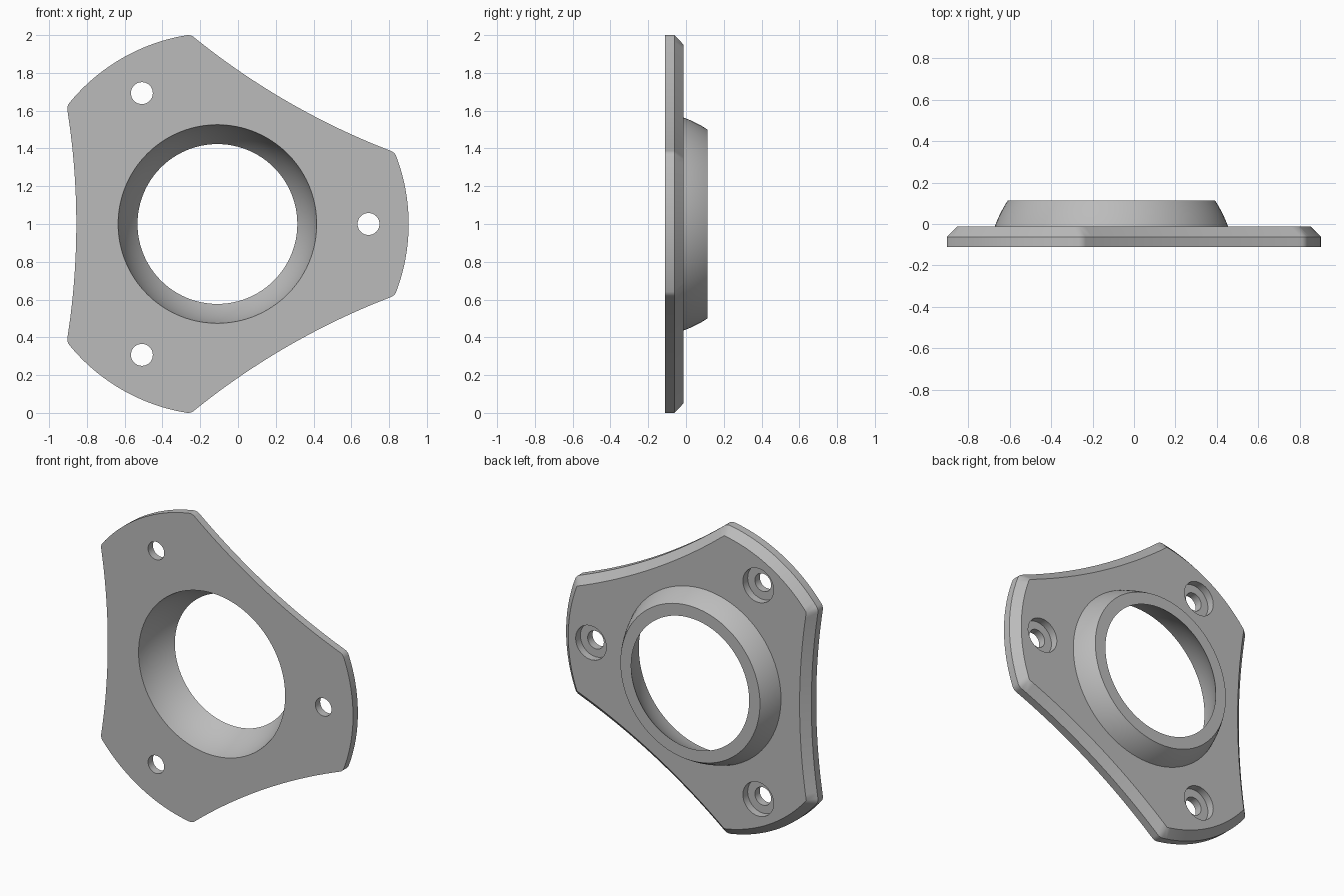
import bpy, bmesh
from math import sin, cos, pi, radians, sqrt
from mathutils import Vector

cube = bpy.data.objects.get("Cube")
if cube:
    bpy.data.objects.remove(cube, do_unlink=True)

CX, CZ = -0.109, 1.0                        # axis of the bore
FRONT, BEVEL, BACK, RIM = -0.112, -0.062, -0.013, 0.113
CHAMFER = 0.05
SPHERE_Y = -0.216                           # centre of the collar's curvature

grey = bpy.data.materials.new("grey")
grey.use_nodes = True
grey.diffuse_color = (0.5, 0.5, 0.5, 1)
grey.node_tree.nodes["Principled BSDF"].inputs["Base Color"].default_value = (0.5, 0.5, 0.5, 1)


def solid(name, loops):
    """Closed solid skinned through loops of equal length, capped at both ends."""
    bm = bmesh.new()
    rings = [[bm.verts.new(p) for p in loop] for loop in loops]
    n = len(rings[0])
    for a, b in zip(rings, rings[1:]):
        for i in range(n):
            j = (i + 1) % n
            bm.faces.new((a[i], a[j], b[j], b[i]))
    bm.faces.new(rings[0])
    bm.faces.new(rings[-1])
    bmesh.ops.remove_doubles(bm, verts=bm.verts, dist=1e-5)
    bmesh.ops.recalc_face_normals(bm, faces=bm.faces)
    mesh = bpy.data.meshes.new(name)
    bm.to_mesh(mesh)
    bm.free()
    mesh.materials.append(grey)
    obj = bpy.data.objects.new(name, mesh)
    bpy.context.collection.objects.link(obj)
    return obj


def lathe(name, profile, x=CX, z=CZ, n=96):
    """Solid of revolution about a y-directed axis; profile is (radius, y)."""
    return solid(name, [[(x + r * cos(2 * pi * i / n), y, z + r * sin(2 * pi * i / n))
                         for i in range(n)] for r, y in profile])


def dome(radius, y0, y1, steps=10):
    ys = [y0 + (y1 - y0) * i / steps for i in range(steps + 1)]
    return [(sqrt(radius ** 2 - (y - SPHERE_Y) ** 2), y) for y in ys]


def polar(r, a):
    return Vector((r * cos(a), r * sin(a)))


def outline():
    """Three-armed outline as (point, outward normal) pairs."""
    tip, half, waist = 0.9625, radians(20.7), 0.697
    c = polar(tip, half - pi / 3)
    sag = c.x - waist
    R = (c.y ** 2 + sag ** 2) / (2 * sag)
    sweep = math_asin(-c.y / R)
    pairs = []
    for k in range(3):
        arm = k * 2 * pi / 3
        for i in range(25):                 # convex arm end
            a = arm - half + 2 * half * i / 24
            pairs.append((polar(tip, a), polar(1, a)))
        mid = arm + pi / 3
        centre = polar(waist + R, mid)
        start, stop = arm + half, mid - sweep
        # normals of the concave side point toward its centre
        n0, n1 = mid + sweep, mid - sweep
        corner = polar(tip, start)
        for i in range(1, 8):               # rounded corner
            pairs.append((corner, polar(1, start + (n0 - start) * i / 8)))
        for i in range(33):                 # concave side
            a = n0 + (n1 - n0) * i / 32
            pairs.append((centre - polar(R, a), polar(1, a)))
        end = arm + 2 * pi / 3 - half
        for i in range(1, 8):               # rounded corner
            pairs.append((polar(tip, end), polar(1, n1 + (end - n1) * i / 8)))
    return pairs


def math_asin(v):
    from math import asin
    return asin(v)


def boolean(obj, other, operation):
    mod = obj.modifiers.new(other.name, 'BOOLEAN')
    mod.object, mod.operation, mod.solver = other, operation, 'EXACT'
    bpy.context.view_layer.objects.active = obj
    bpy.ops.object.modifier_apply(modifier=mod.name)
    bpy.data.objects.remove(other, do_unlink=True)


# Plate with chamfered back edge
pairs = outline()


def level(offset, y):
    return [(CX + p.x + n.x * offset, y, CZ + p.y + n.y * offset) for p, n in pairs]


flange = solid("flange_plate", [level(CHAMFER, FRONT), level(CHAMFER, BEVEL), level(0, BACK)])

# Raised collar and curved bore
boolean(flange, lathe("collar", dome(0.599, -0.04, RIM)), 'UNION')
boolean(flange, lathe("bore_cutter", dome(0.536, -0.15, 0.15, 16)), 'DIFFERENCE')

# Counterbored screw holes, one per arm
for k in range(3):
    p = polar(0.80, k * 2 * pi / 3)
    profile = [(0.058, -0.2), (0.058, BEVEL), (0.11, BEVEL), (0.11, 0.1)]
    boolean(flange, lathe("hole_cutter", profile, CX + p.x, CZ + p.y, 40), 'DIFFERENCE')

bpy.ops.object.select_all(action='DESELECT')
flange.select_set(True)
bpy.context.view_layer.objects.active = flange
bpy.ops.object.shade_smooth_by_angle(angle=radians(25))
